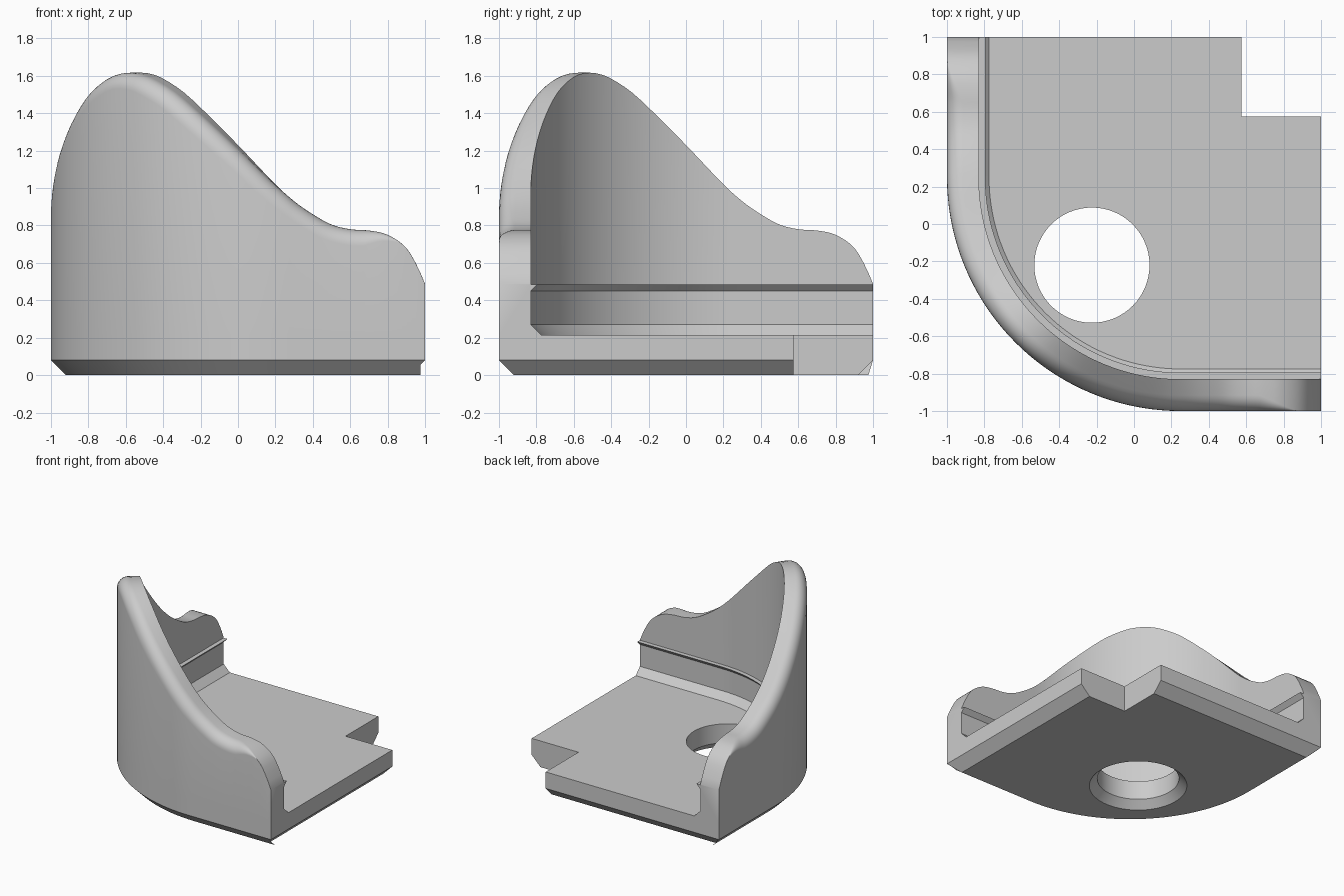
import bpy, bmesh, math
from mathutils import Vector

old = bpy.data.objects.get("Cube")
if old:
    bpy.data.objects.remove(old, do_unlink=True)

grey = bpy.data.materials.new("plain grey")
grey.use_nodes = True
grey.diffuse_color = (0.6, 0.6, 0.6, 1)
grey.node_tree.nodes["Principled BSDF"].inputs["Base Color"].default_value = (0.6, 0.6, 0.6, 1)

FLOOR, CENTRE, RADIUS, THICK = 0.215, 0.25, 1.25, 0.17

# Rim height along one half of the wall, from the corner peak to the free end
RIM = [(-.513, 1.617), (-.46, 1.61), (-.4, 1.585), (-.3, 1.52), (-.2, 1.43), (0, 1.23),
       (.2, 1.02), (.3, .93), (.4, .86), (.5, .805), (.6, .78), (.7, .773),
       (.8, .75), (.9, .68), (.96, .58), (1, .488)]


def rim_height(x):
    """Smooth curve through the rim points."""
    def slope(i):
        a, b = RIM[max(i - 1, 0)], RIM[min(i + 1, len(RIM) - 1)]
        return (b[1] - a[1]) / (b[0] - a[0])
    x = min(max(x, RIM[0][0]), RIM[-1][0])
    i = max(k for k in range(len(RIM) - 1) if RIM[k][0] <= x)
    (x0, z0), (x1, z1) = RIM[i], RIM[i + 1]
    w = x1 - x0
    t = (x - x0) / w
    return (z0 * (1 + 2 * t) * (1 - t) ** 2 + w * slope(i) * t * (1 - t) ** 2
            + z1 * t * t * (3 - 2 * t) + w * slope(i + 1) * t * t * (t - 1))


def make_object(name, bm):
    bmesh.ops.recalc_face_normals(bm, faces=bm.faces[:])
    mesh = bpy.data.meshes.new(name)
    bm.to_mesh(mesh)
    bm.free()
    mesh.materials.append(grey)
    obj = bpy.data.objects.new(name, mesh)
    bpy.context.collection.objects.link(obj)
    return obj


def loft(name, loops):
    """Join closed loops of equal length and cap both ends."""
    bm = bmesh.new()
    rings = [[bm.verts.new(p) for p in loop] for loop in loops]
    n = len(rings[0])
    for a, b in zip(rings, rings[1:]):
        for i in range(n):
            j = (i + 1) % n
            bm.faces.new((a[i], a[j], b[j], b[i]))
    bm.faces.new(rings[0])
    bm.faces.new(rings[-1])
    return make_object(name, bm)


# Plan path: outer point, inward direction, position used for the rim height
half = []
for k in range(19):
    a = math.radians(45 - 2.5 * k)
    n = Vector((math.sin(a), math.cos(a)))
    p = Vector((CENTRE, CENTRE)) - RADIUS * n
    half.append((p, n, (p + THICK * n).x))
for k in range(1, 31):
    x = CENTRE + (1 - CENTRE) * k / 30
    half.append((Vector((x, -1)), Vector((0, 1)), x))
path = [(p.yx, n.yx, s) for p, n, s in reversed(half[1:])] + half


# Wall section: rounded outer top edge, small inner ridge, sloped foot
def wall_section(p, n, s):
    h = rim_height(s)
    e = 0.01
    steep = (rim_height(s + e) - rim_height(s - e)) / (2 * e)
    r = 0.085 * min(1, max(0.02, (0.87 - s) / 0.2))
    rz = r * min(1.5, math.hypot(1, steep))
    section = [(0, FLOOR)]
    for k in range(9):
        a = math.pi / 2 * k / 8
        section.append((r - r * math.cos(a), h - rz + rz * math.sin(a)))
    section += [(THICK, h), (THICK, .485), (THICK + .035, .485), (THICK, .45),
                (THICK, .27), (THICK + .055, FLOOR)]
    return [(*(p + n * d), z) for d, z in section]


wall = loft("curved_wall", [wall_section(*st) for st in path])


# Base plate with a chamfered underside
def base_loop(inset, z):
    pts = [p + n * inset for p, n, s in path]
    pts[0].y -= inset
    pts[-1].x -= inset
    pts.append(Vector((1 - inset, 1 - inset)))
    return [(*p, z) for p in pts]


base = loft("base_plate", [base_loop(.08, 0), base_loop(0, .08), base_loop(0, FLOOR)])


# Cutters: square corner notch and a round hole that widens underneath
def circle(r, z):
    return [(-.225 + r * math.cos(math.tau * k / 64),
             -.22 + r * math.sin(math.tau * k / 64), z) for k in range(64)]


def square(z):
    return [(.575, .575, z), (1.2, .575, z), (1.2, 1.2, z), (.575, 1.2, z)]


cutters = [
    loft("notch_cutter", [square(-.1), square(.4)]),
    loft("hole_cutter", [circle(.438, -.07), circle(.308, .06), circle(.308, .4)]),
]
bpy.context.view_layer.objects.active = base
for cutter in cutters:
    cutter.hide_render = True
    mod = base.modifiers.new(cutter.name, "BOOLEAN")
    mod.operation = "DIFFERENCE"
    mod.solver = "EXACT"
    mod.object = cutter
    bpy.ops.object.modifier_apply(modifier=mod.name)
    bpy.data.objects.remove(cutter, do_unlink=True)

# Smooth curves, crisp edges
for obj in (wall, base):
    bpy.ops.object.select_all(action="DESELECT")
    obj.select_set(True)
    bpy.context.view_layer.objects.active = obj
    bpy.ops.object.shade_smooth_by_angle(angle=math.radians(30))
